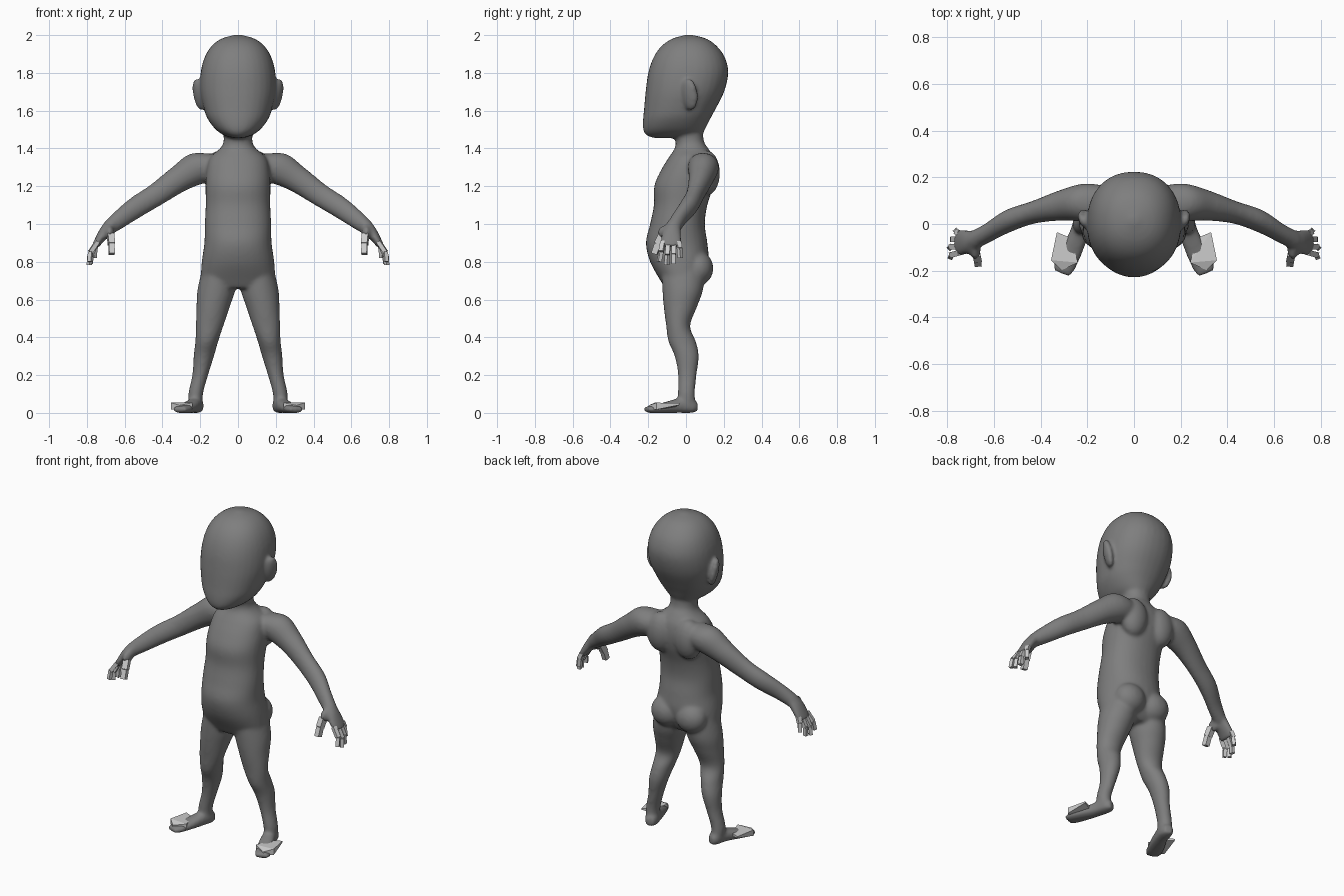
import bpy
import bmesh
import math
from mathutils import Vector, Matrix

cube = bpy.data.objects.get("Cube")
if cube:
    bpy.data.objects.remove(cube, do_unlink=True)

X, Y, Z = Vector((1, 0, 0)), Vector((0, 1, 0)), Vector((0, 0, 1))


def make_material(name, grey):
    mat = bpy.data.materials.new(name)
    mat.use_nodes = True
    colour = (grey, grey, grey, 1)
    mat.diffuse_color = colour
    mat.node_tree.nodes["Principled BSDF"].inputs["Base Color"].default_value = colour
    return mat


def make_object(name, bm, material):
    bmesh.ops.recalc_face_normals(bm, faces=bm.faces)
    mesh = bpy.data.meshes.new(name)
    bm.to_mesh(mesh)
    bm.free()
    mesh.materials.append(material)
    obj = bpy.data.objects.new(name, mesh)
    bpy.context.collection.objects.link(obj)
    return obj


def smooth_rows(rows, steps=6):
    """Catmull-Rom interpolation between rows of numbers."""
    result = []
    last = len(rows) - 1
    for i in range(last):
        quad = [rows[max(i - 1, 0)], rows[i], rows[i + 1], rows[min(i + 2, last)]]
        for k in range(steps):
            t = k / steps
            result.append([
                b + t * (c - a) / 2
                + t * t * (2 * a - 5 * b + 4 * c - d) / 2
                + t ** 3 * (3 * b - a - 3 * c + d) / 2
                for a, b, c, d in zip(*quad)])
    result.append(list(rows[last]))
    return result


def loft(bm, rows, u, v, side=1, power=2.0, sides=32):
    """Closed skin through rings given as x, y, z, radius along u, radius along v."""
    rings = []
    for x, y, z, a, b in smooth_rows(rows):
        ring = []
        for k in range(sides):
            angle = math.tau * k / sides
            c, s = math.cos(angle), math.sin(angle)
            p = (Vector((x, y, z))
                 + u * (a * math.copysign(abs(c) ** (2 / power), c))
                 + v * (b * math.copysign(abs(s) ** (2 / power), s)))
            p.x *= side
            ring.append(bm.verts.new(p))
        rings.append(ring)
    for low, high in zip(rings, rings[1:]):
        for k in range(sides):
            n = (k + 1) % sides
            bm.faces.new((low[k], low[n], high[n], high[k]))
    bm.faces.new(rings[0])
    bm.faces.new(rings[-1])


def column(bm, profile, side=1, power=2.0):
    """Upright loft from rows of height, centre x, half width, front y, back y."""
    rows = [(x, (f + b) / 2, z, w, (b - f) / 2) for z, x, w, f, b in profile]
    loft(bm, rows, X, Y, side, power)


def blob(bm, centre, radii, side=1, turn=0, tilt=0):
    matrix = (Matrix.Diagonal((side, 1, 1, 1)) @ Matrix.Translation(centre)
              @ Matrix.Rotation(turn, 4, "Z") @ Matrix.Rotation(tilt, 4, "Y")
              @ Matrix.Diagonal((*radii, 1)))
    bmesh.ops.create_uvsphere(bm, u_segments=24, v_segments=16, radius=1, matrix=matrix)


skin = make_material("body grey", 0.21)
pale = make_material("pale grey", 0.6)
body = bmesh.new()

# Head with a flattened face and a low, forward chin
column(body, [
    (1.455, 0, 0.03, -0.17, 0.06), (1.47, 0, 0.075, -0.21, 0.08),
    (1.5, 0, 0.118, -0.227, 0.1), (1.55, 0, 0.157, -0.228, 0.125),
    (1.6, 0, 0.178, -0.223, 0.152), (1.7, 0, 0.2, -0.214, 0.202),
    (1.8, 0, 0.198, -0.2, 0.224), (1.88, 0, 0.178, -0.173, 0.207),
    (1.94, 0, 0.142, -0.132, 0.165), (1.98, 0, 0.09, -0.075, 0.11),
    (2.002, 0, 0.015, 0.0, 0.03)], power=2.2)

# Neck, chest, belly and hips
column(body, [
    (0.66, 0, 0.16, -0.11, 0.06), (0.7, 0, 0.195, -0.135, 0.09),
    (0.8, 0, 0.192, -0.19, 0.12), (0.9, 0, 0.178, -0.212, 0.113),
    (1.0, 0, 0.176, -0.19, 0.1), (1.1, 0, 0.171, -0.17, 0.113),
    (1.2, 0, 0.172, -0.168, 0.145), (1.28, 0, 0.168, -0.135, 0.155),
    (1.35, 0, 0.15, -0.093, 0.145), (1.4, 0, 0.095, -0.06, 0.118),
    (1.44, 0, 0.076, -0.055, 0.094), (1.52, 0, 0.08, -0.07, 0.09)], power=2.2)

for side in (1, -1):
    # Ears
    blob(body, (0.208, 0.02, 1.685), (0.024, 0.046, 0.088), side, turn=-0.45, tilt=0.2)
    # Shoulder blades and buttocks
    blob(body, (0.095, 0.11, 1.27), (0.085, 0.07, 0.12), side)
    blob(body, (0.085, 0.065, 0.765), (0.095, 0.08, 0.09), side)
    # Legs
    column(body, [
        (0.02, 0.222, 0.035, -0.04, 0.055), (0.1, 0.224, 0.039, -0.043, 0.047),
        (0.2, 0.2, 0.042, -0.042, 0.056), (0.3, 0.181, 0.054, -0.06, 0.068),
        (0.38, 0.165, 0.061, -0.094, 0.052), (0.46, 0.15, 0.073, -0.105, 0.022),
        (0.56, 0.132, 0.088, -0.118, 0.058), (0.65, 0.115, 0.1, -0.125, 0.09),
        (0.76, 0.1, 0.09, -0.13, 0.1)], side)
    # Feet, toes turned out
    loft(body, [
        (0.208, 0.058, 0.032, 0.022, 0.026), (0.216, 0.03, 0.036, 0.038, 0.036),
        (0.235, -0.04, 0.038, 0.04, 0.038), (0.265, -0.11, 0.028, 0.046, 0.029),
        (0.295, -0.175, 0.02, 0.048, 0.021), (0.308, -0.213, 0.018, 0.036, 0.016)],
        Vector((0.93, 0.36, 0)), Z, side, power=2.5)
    # Arms
    loft(body, [
        (0.08, 0.08, 1.32, 0.07, 0.06), (0.2, 0.092, 1.3, 0.082, 0.088),
        (0.31, 0.08, 1.24, 0.066, 0.072), (0.43, 0.05, 1.157, 0.049, 0.061),
        (0.54, 0.012, 1.088, 0.05, 0.057), (0.63, -0.04, 1.022, 0.043, 0.048),
        (0.69, -0.07, 0.975, 0.042, 0.038)],
        Y, Vector((0.57, 0, 0.82)), side)
    # Palms and thumb roots
    loft(body, [
        (0.66, -0.062, 1.01, 0.036, 0.034), (0.7, -0.075, 0.965, 0.048, 0.032),
        (0.735, -0.078, 0.915, 0.056, 0.024), (0.757, -0.078, 0.88, 0.056, 0.018)],
        Y, Vector((0.85, 0, 0.5)), side)
    blob(body, (0.68, -0.11, 0.955), (0.024, 0.042, 0.038), side)

# Fuse the volumes into one smooth skin
body_object = make_object("body", body, skin)
remesh = body_object.modifiers.new("Fuse", "REMESH")
remesh.mode = "VOXEL"
remesh.voxel_size = 0.01
remesh.use_smooth_shade = True
soften = body_object.modifiers.new("Soften", "SMOOTH")
soften.factor = 0.5
soften.iterations = 9


def mirrored(name, bm):
    obj = make_object(name, bm, pale)
    mirror = obj.modifiers.new("Mirror", "MIRROR")
    mirror.use_mirror_merge = False


def digit(name, points, width, depth):
    """Square jointed digit made of one box per bone."""
    bm = bmesh.new()
    points = [Vector(p) for p in points]
    for shrink, (start, end) in enumerate(zip(points, points[1:])):
        axis = end - start
        frame = axis.to_track_quat("Z", "Y").to_matrix().to_4x4()
        taper = 1 - 0.12 * shrink
        size = Matrix.Diagonal((depth * taper, width * taper, axis.length, 1))
        bmesh.ops.create_cube(bm, matrix=Matrix.Translation((start + end) / 2) @ frame @ size)
    mirrored(name, bm)


# Fingers: base y, tip y, tip x and tip z fan out across the palm
fingers = {
    "index_finger": (-0.122, -0.142, 0.785, 0.8),
    "middle_finger": (-0.094, -0.102, 0.787, 0.783),
    "ring_finger": (-0.066, -0.066, 0.778, 0.788),
    "little_finger": (-0.039, -0.03, 0.762, 0.82)}
for name, (base_y, tip_y, tip_x, tip_z) in fingers.items():
    middle = (tip_x - 0.004, (base_y + tip_y) / 2, tip_z + 0.052)
    digit(name, [(0.745, base_y, 0.905), middle, (tip_x, tip_y, tip_z)], 0.023, 0.024)
digit("thumb", [(0.675, -0.125, 0.945), (0.67, -0.15, 0.895), (0.668, -0.168, 0.842)],
      0.036, 0.034)

# Toe block: a wedge that thins towards the heel
toes = bmesh.new()
for x, y, top, bottom in ((0.355, -0.155, 0.054, 0.018), (0.24, -0.165, 0.054, 0.018),
                          (0.27, -0.06, 0.05, 0.03), (0.33, -0.035, 0.052, 0.042),
                          (0.31, -0.198, 0.04, 0.016)):
    for z in (top, bottom):
        toes.verts.new((x, y, z))
bmesh.ops.convex_hull(toes, input=toes.verts)
mirrored("toe_block", toes)
